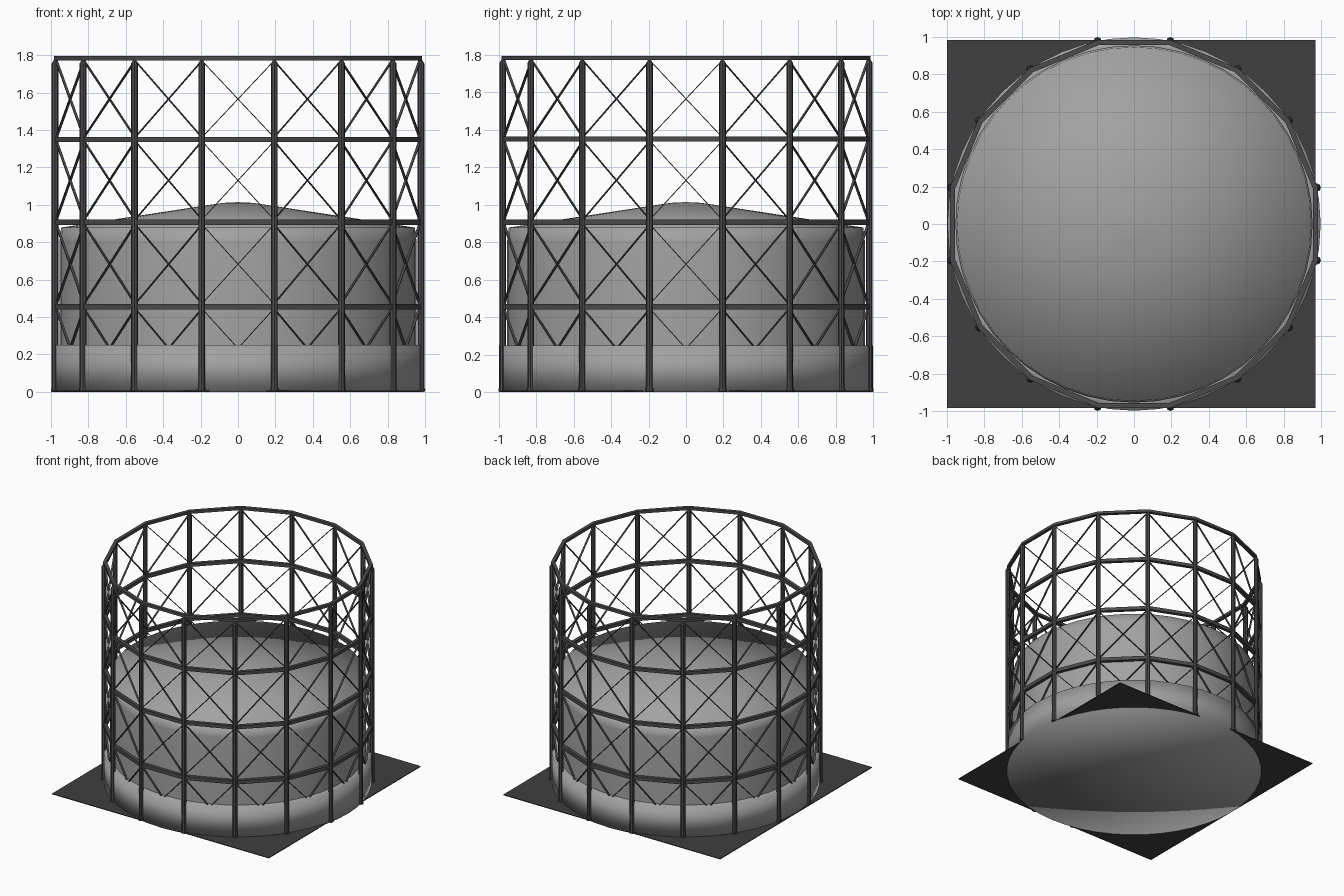
import bpy, bmesh, math
from mathutils import Vector, Matrix

if "Cube" in bpy.data.objects:
    bpy.data.objects.remove(bpy.data.objects["Cube"])

N = 16            # columns around the frame
R = 0.997         # column circle radius


def material(name, value):
    m = bpy.data.materials.new(name)
    m.diffuse_color = (value, value, value, 1)
    m.use_nodes = True
    m.node_tree.nodes["Principled BSDF"].inputs["Base Color"].default_value = m.diffuse_color
    return m


TANK = material("tank_grey", 0.36)
STEEL = material("dark_steel", 0.07)
SLAB = material("slab_charcoal", 0.05)


def finish(bm, name, mat, smooth=False):
    bmesh.ops.recalc_face_normals(bm, faces=bm.faces)
    me = bpy.data.meshes.new(name)
    bm.to_mesh(me)
    bm.free()
    for p in me.polygons:
        p.use_smooth = smooth
    me.materials.append(mat)
    ob = bpy.data.objects.new(name, me)
    bpy.context.collection.objects.link(ob)
    return ob


def revolve(bm, profile, steps, closed=False, offset=0.0):
    """Turn an (r, z) profile about the z axis."""
    vs = [bm.verts.new((r * math.cos(offset), r * math.sin(offset), z)) for r, z in profile]
    es = [bm.edges.new(p) for p in zip(vs, vs[1:])]
    if closed:
        es.append(bm.edges.new((vs[-1], vs[0])))
    bmesh.ops.spin(bm, geom=vs + es, cent=(0, 0, 0), axis=(0, 0, 1),
                   angle=2 * math.pi, steps=steps, use_merge=True)
    bmesh.ops.remove_doubles(bm, verts=bm.verts, dist=1e-5)


def corner(k, z, r=R):
    a = math.radians(360 / N * (k + 0.5))
    return Vector((r * math.cos(a), r * math.sin(a), z))


def bar(bm, a, b, radial, width, depth):
    """Flat bar from a to b, its depth along the radial direction."""
    d = b - a
    z = d.normalized()
    y = (radial - z * radial.dot(z)).normalized()
    x = y.cross(z)
    rot = Matrix((x, y, z)).transposed().to_4x4()
    m = Matrix.Translation((a + b) / 2) @ rot @ Matrix.Diagonal((width, depth, d.length, 1))
    bmesh.ops.create_cube(bm, size=1, matrix=m)


# Thin square slab under the tank
bm = bmesh.new()
bmesh.ops.create_cube(bm, size=1, matrix=Matrix.Translation((-0.015, 0, 0.005))
                      @ Matrix.Diagonal((1.97, 1.97, 0.006, 1)))
finish(bm, "ground_slab", SLAB)

# Low outer water tank with its floor and flat rim
bm = bmesh.new()
revolve(bm, [(0, 0), (0.998, 0), (0.998, 0.25), (0.95, 0.25)], 48)
finish(bm, "water_tank", TANK, True)

# Rising bell with shallow domed roof
bm = bmesh.new()
revolve(bm, [(0.955, 0.24), (0.955, 0.80), (0.946, 0.878),
             (0.2, 0.992), (0.08, 1.01), (0, 1.014)], 48)
finish(bm, "gas_bell", TANK, True)

# Columns with tapered tips and small foot blocks
bm = bmesh.new()
for k in range(N):
    for r1, r2, z0, z1 in ((0.018, 0.018, 0.01, 1.755), (0.018, 0.006, 1.755, 1.775),
                           (0.022, 0.022, 0.004, 0.018)):
        bmesh.ops.create_cone(bm, cap_ends=True, segments=8, radius1=r1, radius2=r2,
                              depth=z1 - z0,
                              matrix=Matrix.Translation(corner(k, (z0 + z1) / 2)))
finish(bm, "columns", STEEL)

# Sixteen-sided ring girders
bm = bmesh.new()
for z0, z1 in ((1.772, 1.794), (1.336, 1.363), (0.892, 0.920), (0.440, 0.470)):
    revolve(bm, [(0.975, z0), (1.003, z0), (1.003, z1), (0.975, z1)], N,
            closed=True, offset=math.pi / N)
finish(bm, "ring_girders", STEEL)

# Crossed flat braces in every bay and tier
bm = bmesh.new()
for lo, hi in ((1.36, 1.77), (0.92, 1.34), (0.47, 0.895), (0.02, 0.445)):
    for k in range(N):
        radial = (corner(k, 0) + corner(k + 1, 0)).normalized()
        for p, q in ((k, k + 1), (k + 1, k)):
            bar(bm, corner(p, lo, 0.99), corner(q, hi, 0.99), radial, 0.005, 0.014)
finish(bm, "cross_braces", STEEL)
